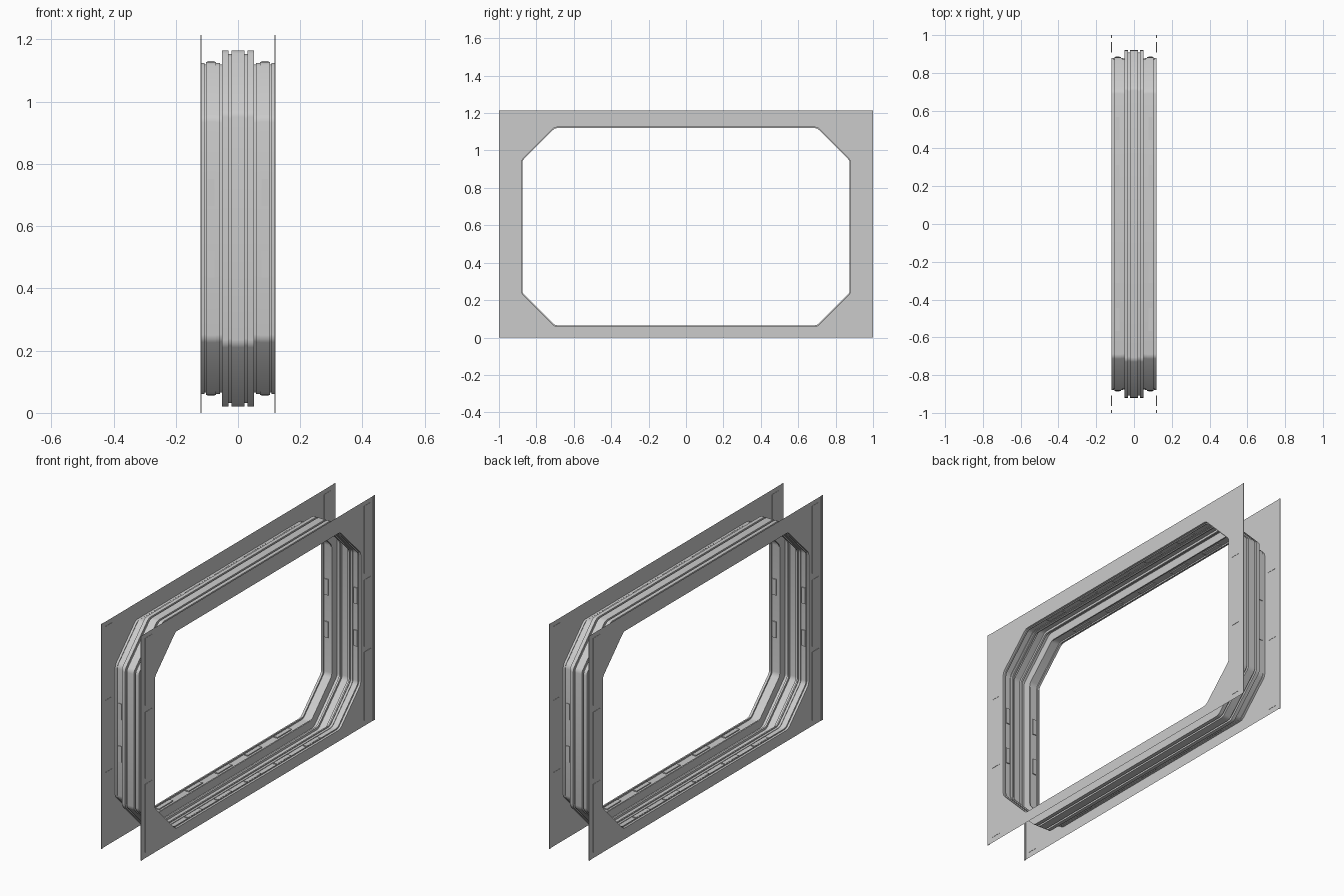
import bpy, bmesh, math
from mathutils import Vector

if "Cube" in bpy.data.objects:
    bpy.data.objects.remove(bpy.data.objects["Cube"])

ZC, HALF_Y, HALF_Z, CUT = 0.5925, 0.88, 0.5325, 0.177   # opening: centre, half sizes, corner cut
HEIGHT, PLATE_X = 1.215, 0.119


def ring(off):
    """Chamfered opening outline pushed outward by off, with softened corners (y, z)."""
    k = off * math.tan(math.pi / 8)
    a, b = HALF_Y + off, HALF_Z + off
    p, q = HALF_Y - CUT + k, HALF_Z - CUT + k
    pts = [Vector(v) for v in ((a, -q), (a, q), (p, b), (-p, b),
                               (-a, q), (-a, -q), (-p, -b), (p, -b))]
    out = []
    for i, c in enumerate(pts):
        s = c + (pts[i - 1] - c).normalized() * 0.014
        e = c + (pts[(i + 1) % 8] - c).normalized() * 0.014
        out += [s, (s + 2 * c + e) / 4, e]
    return [(v.x, v.y + ZC) for v in out]


def finish(name, bm, smooth=False):
    me = bpy.data.meshes.new(name)
    bm.to_mesh(me)
    bm.free()
    ob = bpy.data.objects.new(name, me)
    bpy.context.collection.objects.link(ob)
    if smooth:
        bpy.context.view_layer.objects.active = ob
        ob.select_set(True)
        bpy.ops.object.shade_smooth_by_angle(angle=math.radians(35))
        ob.select_set(False)
    return ob


def add_box(bm, centre, size):
    r = bmesh.ops.create_cube(bm, size=1)
    bmesh.ops.scale(bm, vec=size, verts=r['verts'])
    bmesh.ops.translate(bm, vec=centre, verts=r['verts'])


# Tunnel lining: stepped profile swept round the opening
half = [(0.119, 0), (0.107, 0), (0.107, -0.005), (0.103, -0.005), (0.103, 0.003),
        (0.070, 0.003), (0.070, 0), (0.058, 0), (0.058, -0.005), (0.051, -0.005),
        (0.051, 0.040), (0.031, 0.040), (0.031, 0.028), (0.021, 0.028), (0.021, 0.040)]
profile = [(-x, o) for x, o in half] + half[::-1]
bm = bmesh.new()
loops = [[bm.verts.new((x, y, z)) for y, z in ring(o)] for x, o in profile]
for l0, l1 in zip(loops, loops[1:]):
    n = len(l0)
    for i in range(n):
        j = (i + 1) % n
        bm.faces.new((l0[i], l0[j], l1[j], l1[i]))
bmesh.ops.recalc_face_normals(bm, faces=bm.faces)
finish("tunnel_lining", bm, True)

# Small rectangular inserts along the sides, floor and ceiling
bm = bmesh.new()
for sx in (-1, 1):
    for s in (-1, 1):
        for z in (0.478, 0.708):
            add_box(bm, (sx * 0.087, s * (HALF_Y + 0.002), z), (0.023, 0.009, 0.086))
        for i in range(-2, 3):
            add_box(bm, (sx * 0.087, i * 0.253, ZC + s * (HALF_Z + 0.002)), (0.023, 0.12, 0.009))
finish("lining_inserts", bm)

for side, sx in (("left", -1), ("right", 1)):
    x = sx * PLATE_X
    # Thin plate with the chamfered opening
    bm = bmesh.new()
    edges = []
    for outline in (ring(0), [(-1, 0), (1, 0), (1, HEIGHT), (-1, HEIGHT)]):
        vs = [bm.verts.new((x, y, z)) for y, z in outline]
        edges += [bm.edges.new((vs[i - 1], vs[i])) for i in range(len(vs))]
    bmesh.ops.triangle_fill(bm, edges=edges, use_beauty=True, use_dissolve=False)
    bmesh.ops.recalc_face_normals(bm, faces=bm.faces)
    finish(side + "_plate", bm)

    # Slightly raised side panels and edge strips
    bm = bmesh.new()
    for sy in (-1, 1):
        for z0, z1 in ((0.03, 0.40), (0.43, 0.79), (0.825, 1.19)):
            add_box(bm, (x, sy * 0.935, (z0 + z1) / 2), (0.003, 0.056, z1 - z0))
        add_box(bm, (x, sy * 0.9925, HEIGHT / 2), (0.004, 0.015, HEIGHT))
    finish(side + "_plate_panels", bm)
